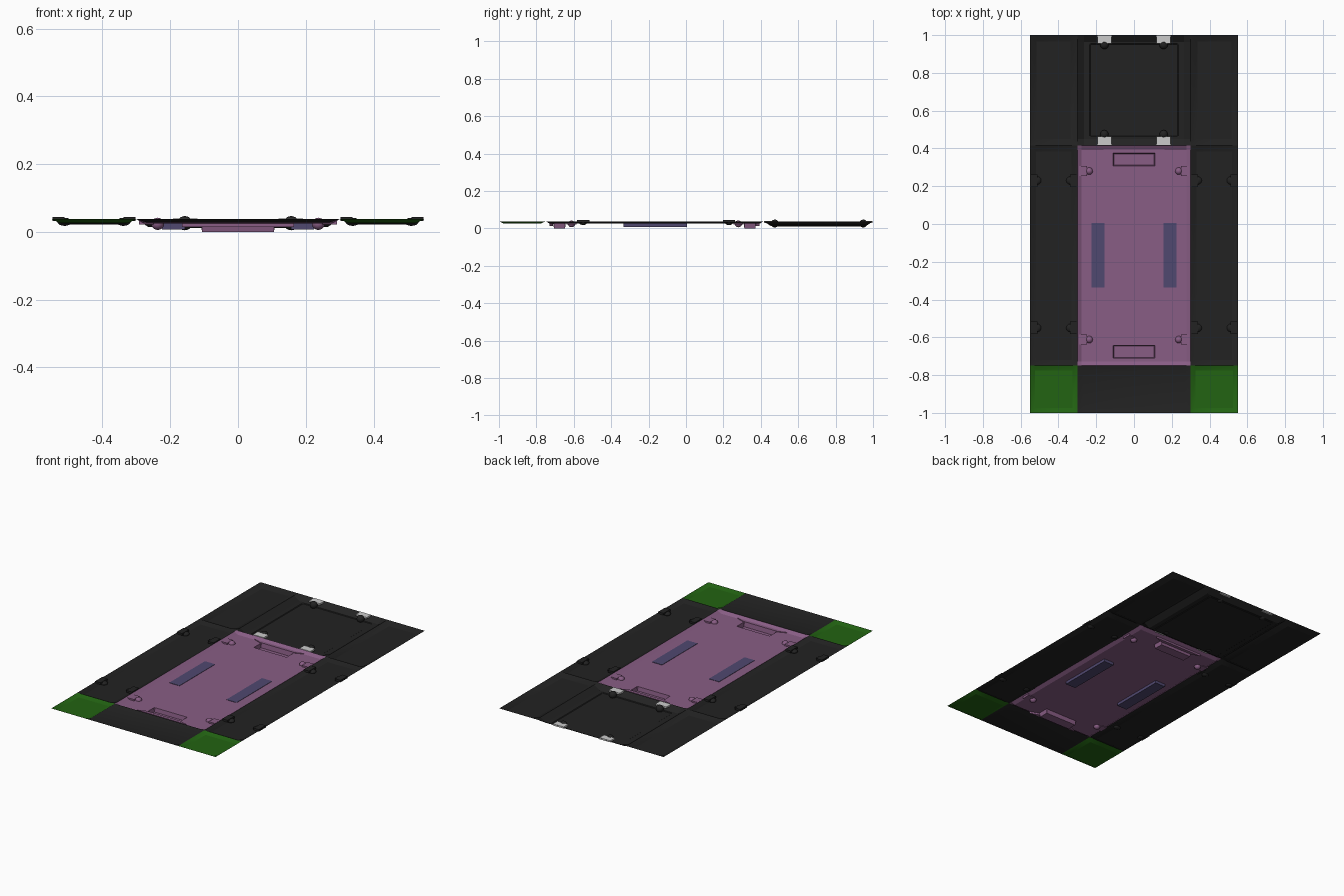
import bpy, bmesh, math

if "Cube" in bpy.data.objects:
    bpy.data.objects.remove(bpy.data.objects["Cube"])

def mat(name, rgb):
    m = bpy.data.materials.new(name)
    m.diffuse_color = (*rgb, 1)
    m.use_nodes = True
    m.node_tree.nodes["Principled BSDF"].inputs["Base Color"].default_value = m.diffuse_color
    return m

BLACK = mat("black", (0.016, 0.016, 0.016))
PURPLE = mat("purple", (0.25, 0.11, 0.235))
GREEN = mat("green", (0.016, 0.125, 0.006))
BLUE = mat("slate_blue", (0.08, 0.065, 0.16))

RIM = 0.038

def finish(name, bm, material):
    bmesh.ops.recalc_face_normals(bm, faces=bm.faces)
    me = bpy.data.meshes.new(name)
    bm.to_mesh(me)
    bm.free()
    ob = bpy.data.objects.new(name, me)
    bpy.context.collection.objects.link(ob)
    if material:
        me.materials.append(material)
    bpy.context.view_layer.objects.active = ob
    bpy.ops.object.select_all(action='DESELECT')
    ob.select_set(True)
    bpy.ops.object.shade_smooth_by_angle(angle=math.radians(20))
    return ob

def tray(name, x0, x1, y0, y1, floor, slope, material, wells=()):
    """Shallow pressed sheet: rim, sloping border, floor, optional deeper wells."""
    xs = {x0, x1, x0 + slope, x1 - slope}
    ys = {y0, y1, y0 + slope, y1 - slope}
    e = 0.004
    for a, b, c, d, _ in wells:
        xs |= {a, a + e, b - e, b}
        ys |= {c, c + e, d - e, d}
    xs, ys = sorted(xs), sorted(ys)
    t = 1e-6

    def height(x, y):
        edge = min(x - x0, x1 - x, y - y0, y1 - y)
        z = RIM + (floor - RIM) * min(1, edge / slope)
        for a, b, c, d, depth in wells:
            if a + e - t <= x <= b - e + t and c + e - t <= y <= d - e + t:
                z = depth
        return z

    bm = bmesh.new()
    rows = [[bm.verts.new((x, y, height(x, y))) for x in xs] for y in ys]
    for r0, r1 in zip(rows, rows[1:]):
        for i in range(len(xs) - 1):
            bm.faces.new((r0[i], r0[i + 1], r1[i + 1], r1[i]))
    return finish(name, bm, material)

def prism(name, points, z0, z1, material):
    bm = bmesh.new()
    f = bm.faces.new([bm.verts.new((x, y, z0)) for x, y in points])
    up = bmesh.ops.extrude_face_region(bm, geom=[f])
    for v in up['geom']:
        if isinstance(v, bmesh.types.BMVert):
            v.co.z = z1
    return finish(name, bm, material)

def box(name, a, b, c, d, z0, z1, material):
    a, b = sorted((a, b))
    return prism(name, [(a, c), (b, c), (b, d), (a, d)], z0, z1, material)

def stud(name, x, y, z, r, rz, material):
    bm = bmesh.new()
    bmesh.ops.create_uvsphere(bm, u_segments=20, v_segments=10, radius=1)
    for v in bm.verts:
        v.co = (x + v.co.x * r, y + v.co.y * r, z + v.co.z * rz)
    return finish(name, bm, material)

# Main purple pan with two handle wells
tray("main_pan", -0.3, 0.3, -0.75, 0.415, 0.025, 0.022, PURPLE,
     [(-0.11, 0.11, 0.308, 0.375, 0.0), (-0.11, 0.11, -0.71, -0.643, 0.0)])
for label, ya, yb in (("rear", 0.375, 0.394), ("front", -0.71, -0.729)):
    # Flared lip between the well and the rim
    prism("handle_lip_" + label,
          [(-0.115, ya), (0.115, ya), (0.165, yb), (-0.165, yb)], 0.014, 0.029, PURPLE)

# Rear deck tray, and the flat panel set into it
tray("rear_deck", -0.3, 0.3, 0.415, 1.0, 0.014, 0.036, BLACK,
     [(-0.235, 0.235, 0.462, 0.955, 0.011)])
# Front panel
tray("front_panel", -0.3, 0.3, -1.0, -0.75, 0.028, 0.03, BLACK)

for s, side in ((-1, "left"), (1, "right")):
    a, b = sorted((s * 0.3, s * 0.55))
    # Side, rear corner and front corner panels
    tray("side_panel_" + side, a, b, -0.75, 0.415, 0.025, 0.03, BLACK)
    tray("rear_corner_" + side, a, b, 0.415, 1.0, 0.022, 0.035, BLACK)
    tray("front_corner_" + side, a, b, -1.0, -0.75, 0.026, 0.025, GREEN)

    # Blue runner strips, proud of the underside
    a, b = sorted((s * 0.157, s * 0.225))
    box("runner_strip_" + side, a, b, -0.335, 0.005, 0.008, 0.027, BLUE)

    # Pan clips
    for y in (0.28, -0.612):
        stud("pan_clip_stud_" + side, s * 0.237, y, 0.024, 0.019, 0.018, PURPLE)
        box("pan_clip_tab_" + side, s * 0.25, s * 0.292, y - 0.026, y + 0.026,
            0.022, 0.034, PURPLE)

    # Side panel clips along both edges
    for y in (0.23, -0.55):
        for x, edge in ((0.338, 0.302), (0.512, 0.548)):
            stud("side_clip_stud_" + side, s * x, y, 0.03, 0.021, 0.012, BLACK)
            box("side_clip_tab_" + side, s * x, s * edge, y - 0.033, y + 0.033,
                0.032, 0.044, BLACK)

    # Rear deck hinge studs and pale tabs
    for y, ya, yb in ((0.475, 0.417, 0.463), (0.948, 0.955, 0.998)):
        stud("deck_hinge_stud_" + side, s * 0.157, y, 0.026, 0.022, 0.021, BLACK)
        box("deck_hinge_tab_" + side, s * 0.12, s * 0.192, ya, yb, 0.03, 0.04, None)
